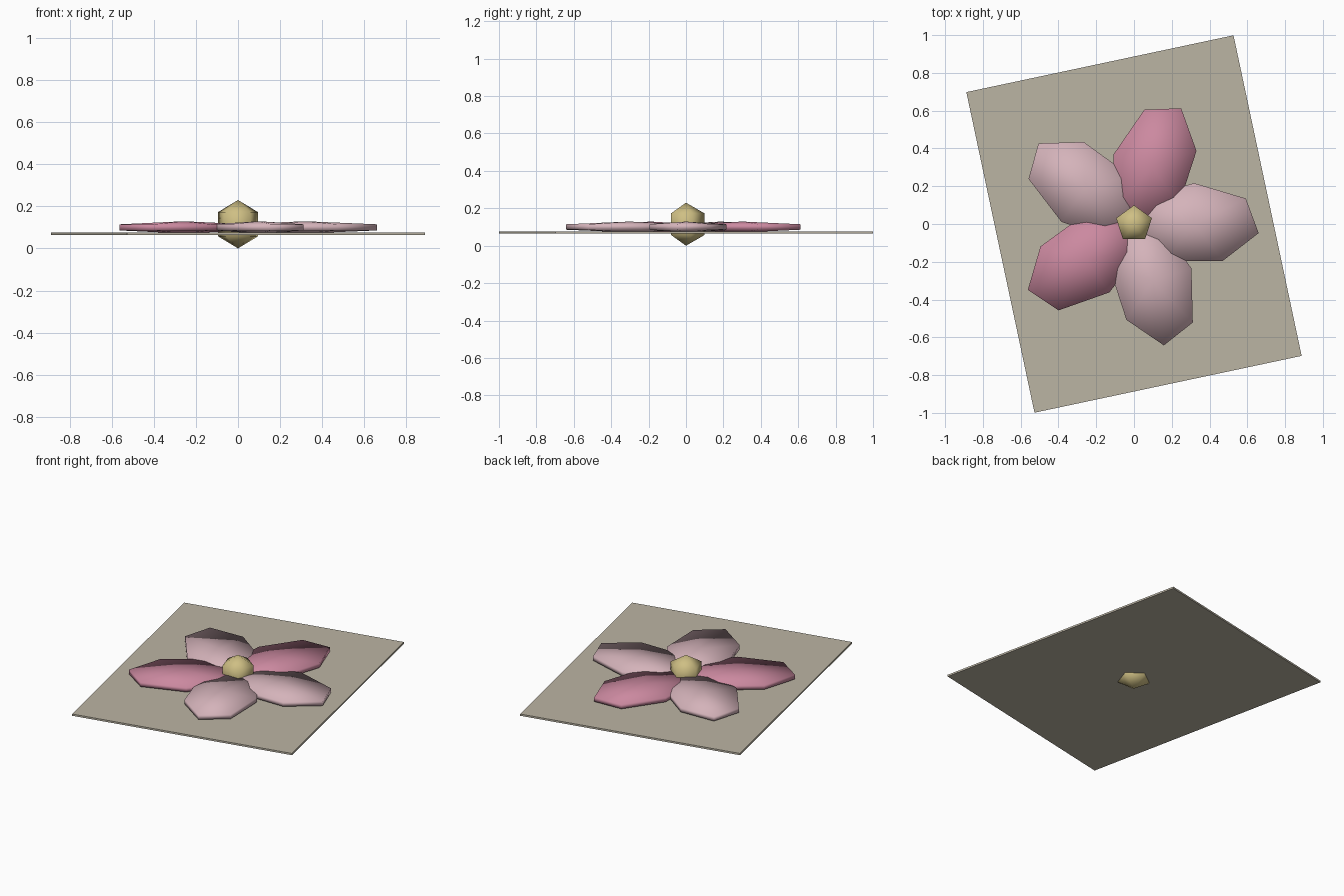
import bpy
import bmesh
from math import radians
from mathutils import Matrix

cube = bpy.data.objects.get("Cube")
if cube:
    bpy.data.objects.remove(cube, do_unlink=True)


def make_material(name, rgb):
    mat = bpy.data.materials.new(name)
    mat.use_nodes = True
    colour = (*rgb, 1.0)
    mat.diffuse_color = colour
    mat.node_tree.nodes["Principled BSDF"].inputs["Base Color"].default_value = colour
    return mat


def add_object(name, bm, mat, smooth):
    mesh = bpy.data.meshes.new(name)
    bm.to_mesh(mesh)
    bm.free()
    mesh.materials.append(mat)
    for face in mesh.polygons:
        face.use_smooth = smooth
    obj = bpy.data.objects.new(name, mesh)
    bpy.context.collection.objects.link(obj)
    return obj


def add_ellipsoid(name, sides, radii, mat):
    """Coarse sphere with two rings, squashed to the given radii."""
    bm = bmesh.new()
    bmesh.ops.create_uvsphere(bm, u_segments=sides, v_segments=3, radius=1,
                              matrix=Matrix.Diagonal((*radii, 1)))
    return add_object(name, bm, mat, True)


pale_pink = make_material("pale pink", (0.66, 0.45, 0.49))
rose_pink = make_material("rose pink", (0.60, 0.25, 0.35))
gold = make_material("soft gold", (0.62, 0.52, 0.23))
stone = make_material("warm stone", (0.50, 0.46, 0.37))

# Thin rectangular base, turned slightly
bm = bmesh.new()
bmesh.ops.create_cube(bm, size=1, matrix=Matrix.Diagonal((1.446, 1.735, 0.012, 1)))
base = add_object("base_plate", bm, stone, False)
base.location.z = 0.07
base.rotation_euler.z = radians(12)

# Five overlapping petals in alternating colours
for i in range(5):
    petal = add_ellipsoid(f"petal_{i + 1}", 7, (0.405, 0.25, 0.029),
                          rose_pink if i % 2 else pale_pink)
    turn = Matrix.Rotation(radians(72 * i), 4, "Z")
    petal.matrix_world = turn @ Matrix.Translation((0.318, 0, 0.1))

# Five-sided flower centre that pokes through the base
centre = add_ellipsoid("flower_centre", 5, (0.115, 0.115, 0.115), gold)
centre.location.z = 0.115
